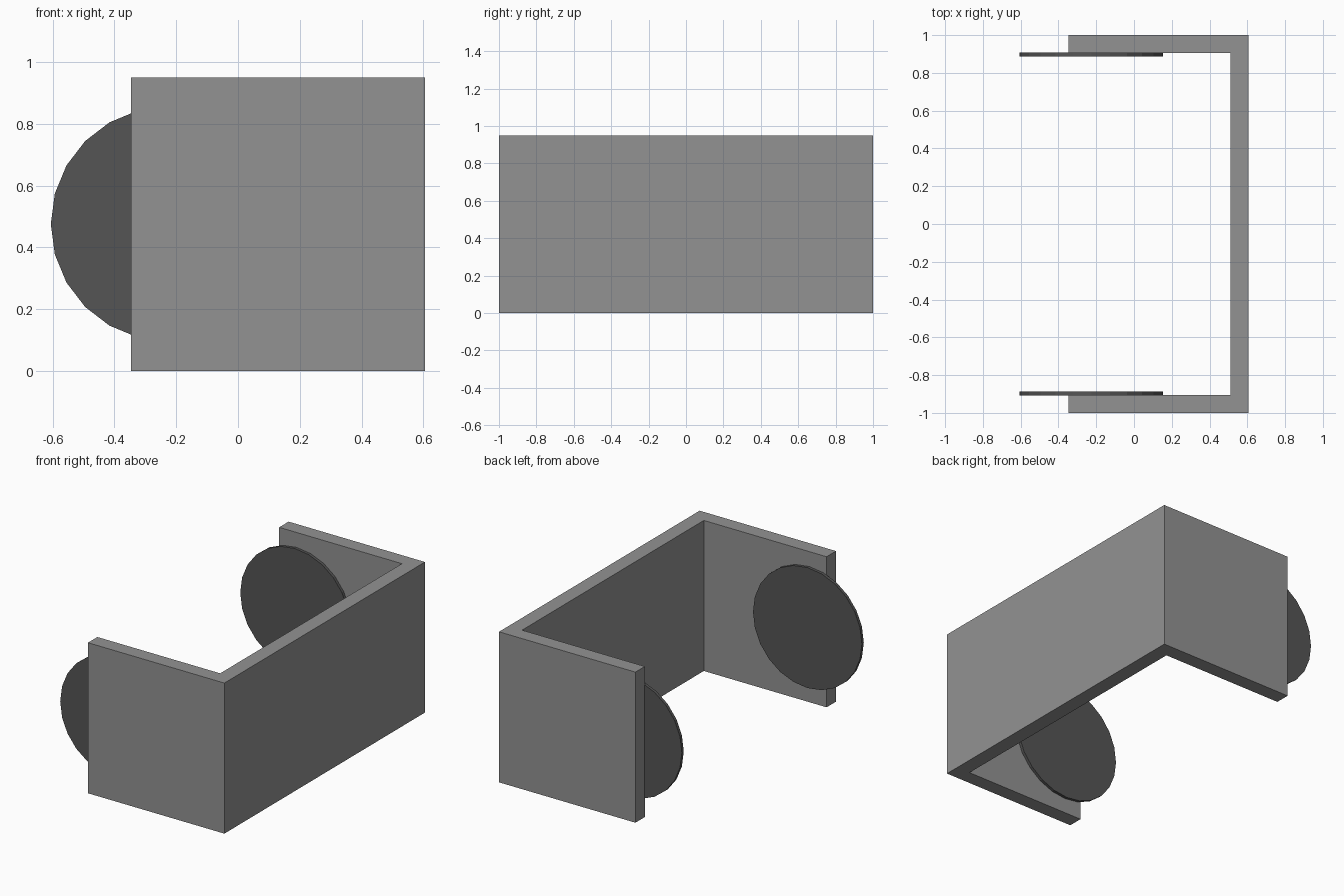
import bpy, bmesh, math

if "Cube" in bpy.data.objects:
    bpy.data.objects.remove(bpy.data.objects["Cube"])


def grey(name, value):
    mat = bpy.data.materials.new(name)
    mat.diffuse_color = (value, value, value, 1)
    mat.use_nodes = True
    mat.node_tree.nodes["Principled BSDF"].inputs["Base Color"].default_value = mat.diffuse_color
    return mat


# U-shaped wall frame: extruded plan profile
bm = bmesh.new()
x0, x1, xi, yo, yi, h = -0.347, 0.605, 0.51, 1.0, 0.906, 0.95
plan = [(x0, -yo), (x1, -yo), (x1, yo), (x0, yo),
        (x0, yi), (xi, yi), (xi, -yi), (x0, -yi)]
base = bm.faces.new([bm.verts.new((x, y, 0)) for x, y in plan])
ext = bmesh.ops.extrude_face_region(bm, geom=[base])
bmesh.ops.translate(bm, vec=(0, 0, h),
                    verts=[v for v in ext["geom"] if isinstance(v, bmesh.types.BMVert)])
bmesh.ops.recalc_face_normals(bm, faces=bm.faces)
mesh = bpy.data.meshes.new("wall_frame")
bm.to_mesh(mesh)
bm.free()
mesh.materials.append(grey("mid_grey", 0.29))
bpy.context.collection.objects.link(bpy.data.objects.new("wall_frame", mesh))

# Dark 24-sided discs on the inner side of each arm
dark = grey("dark_grey", 0.09)
for name, side in (("front_disc", -1), ("back_disc", 1)):
    bpy.ops.mesh.primitive_cylinder_add(vertices=24, radius=0.38, depth=0.019,
                                        location=(-0.226, side * 0.8975, 0.476),
                                        rotation=(math.pi / 2, 0, 0))
    disc = bpy.context.object
    disc.name = name
    disc.data.materials.append(dark)
